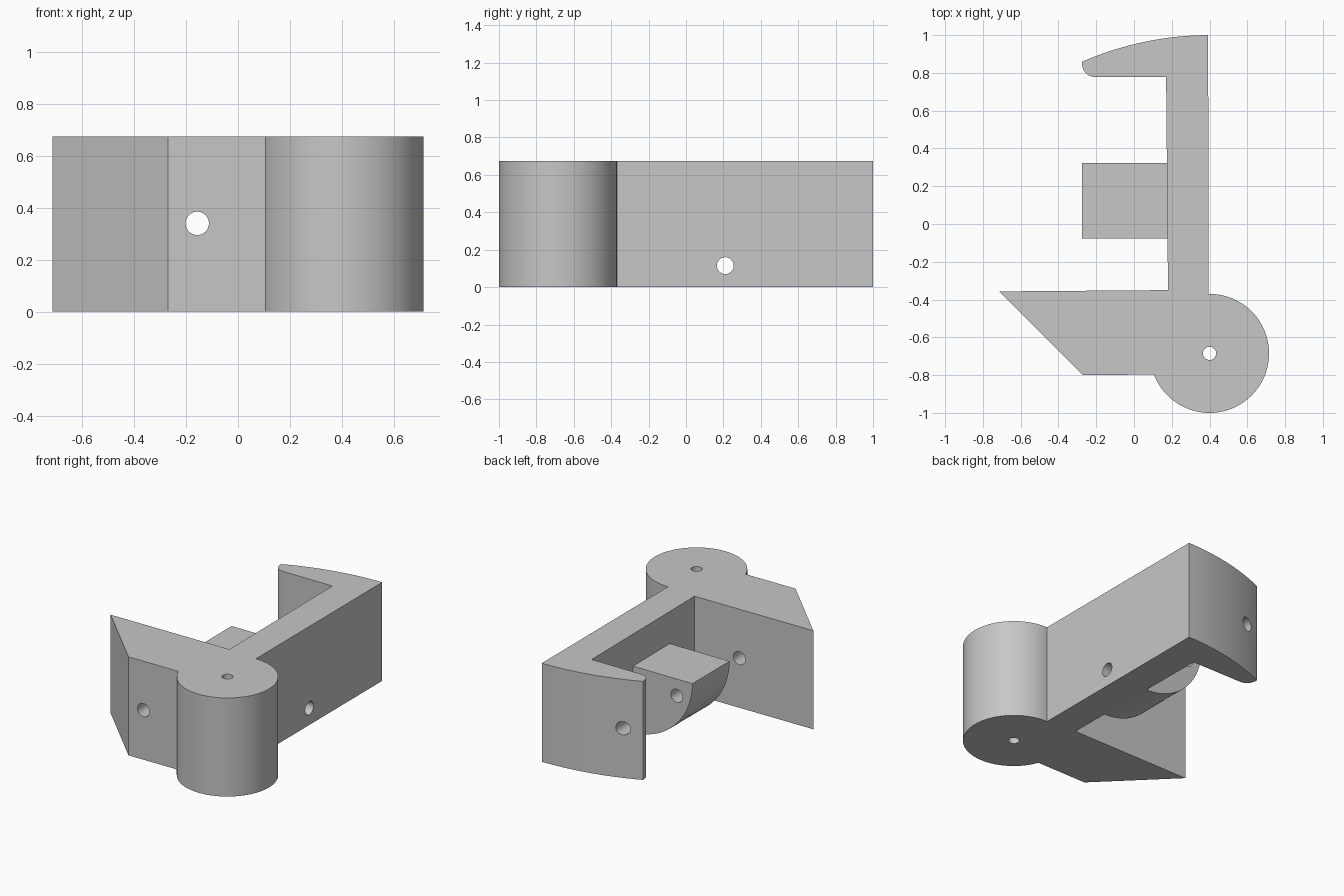
import bpy
import bmesh
from math import cos, sin, radians, sqrt, atan2
from mathutils import Matrix, Vector

if "Cube" in bpy.data.objects:
    bpy.data.objects.remove(bpy.data.objects["Cube"], do_unlink=True)

HEIGHT = 0.675
PIVOT = Vector((0.4, -0.685))
HUB_R = 0.315
SWEEP_R = 1 - PIVOT.y

grey = bpy.data.materials.new("light grey")
grey.use_nodes = True
colour = (0.57, 0.57, 0.57, 1)
grey.diffuse_color = colour
grey.node_tree.nodes["Principled BSDF"].inputs["Base Color"].default_value = colour


def arc(centre, radius, start, end, steps):
    """Points along an arc, angles in radians."""
    return [(centre[0] + radius * cos(start + (end - start) * i / steps),
             centre[1] + radius * sin(start + (end - start) * i / steps))
            for i in range(steps + 1)]


def prism(name, points, offset):
    """Closed 3D profile extruded along an offset."""
    bm = bmesh.new()
    face = bm.faces.new([bm.verts.new(p) for p in points])
    grown = bmesh.ops.extrude_face_region(bm, geom=[face])["geom"]
    bmesh.ops.translate(bm, vec=offset,
                        verts=[v for v in grown if isinstance(v, bmesh.types.BMVert)])
    bmesh.ops.recalc_face_normals(bm, faces=bm.faces)
    return finish(name, bm)


def rod(name, centre, axis, radius, length):
    """Cylinder used to drill a hole."""
    bm = bmesh.new()
    turn = Vector((0, 0, 1)).rotation_difference(Vector(axis)).to_matrix().to_4x4()
    bmesh.ops.create_cone(bm, cap_ends=True, segments=40, radius1=radius, radius2=radius,
                          depth=length, matrix=Matrix.Translation(centre) @ turn)
    return finish(name, bm)


def finish(name, bm):
    mesh = bpy.data.meshes.new(name)
    bm.to_mesh(mesh)
    bm.free()
    mesh.materials.append(grey)
    obj = bpy.data.objects.new(name, mesh)
    bpy.context.collection.objects.link(obj)
    return obj


def combine(target, tool, operation):
    mod = target.modifiers.new(operation.lower(), "BOOLEAN")
    mod.operation = operation
    mod.solver = "EXACT"
    mod.object = tool
    bpy.context.view_layer.objects.active = target
    bpy.ops.object.modifier_apply(modifier=mod.name)
    bpy.data.objects.remove(tool, do_unlink=True)


# Body outline: pointed arm, spine, hook and round hub
notch_x = PIVOT.x - sqrt(HUB_R ** 2 - (0.797 + PIVOT.y) ** 2)
hub_start = atan2(-0.797 - PIVOT.y, notch_x - PIVOT.x)
hub = arc(PIVOT, HUB_R, hub_start, radians(91), 72)
tip_angle = atan2(0.859 - PIVOT.y, -0.275 - PIVOT.x)
hook_back = arc(PIVOT, SWEEP_R, radians(90.25), tip_angle, 24)
hook_tip = arc((-0.205, 0.848), 0.07, radians(180), radians(270), 12)
outline = ([(-0.715, -0.357), (-0.27, -0.8)] + hub + hook_back + hook_tip
           + [(0.17, 0.778), (0.18, -0.35)])
body = prism("clamp_body", [(x, y, 0) for x, y in outline], (0, 0, HEIGHT))

# Middle block: quarter round below, flat on top
quarter = arc((0.177, 0.455), 0.452, radians(180), radians(270), 32)
profile = quarter + [(0.25, 0.003), (0.25, 0.455)]
block = prism("middle_block", [(x, -0.078, z) for x, z in profile], (0, 0.402, 0))
combine(body, block, "UNION")

# Drilled holes: long one through the arms, one across the spine, hub pivot
combine(body, rod("long_hole", (-0.157, 0, 0.34), (0, 1, 0), 0.045, 3), "DIFFERENCE")
combine(body, rod("cross_hole", (0, 0.21, 0.115), (1, 0, 0), 0.045, 3), "DIFFERENCE")
combine(body, rod("pivot_hole", (PIVOT.x, PIVOT.y, 0.3), (0, 0, 1), 0.035, 2), "DIFFERENCE")

bpy.ops.object.select_all(action="DESELECT")
body.select_set(True)
bpy.context.view_layer.objects.active = body
bpy.ops.object.shade_smooth_by_angle(angle=radians(30))
